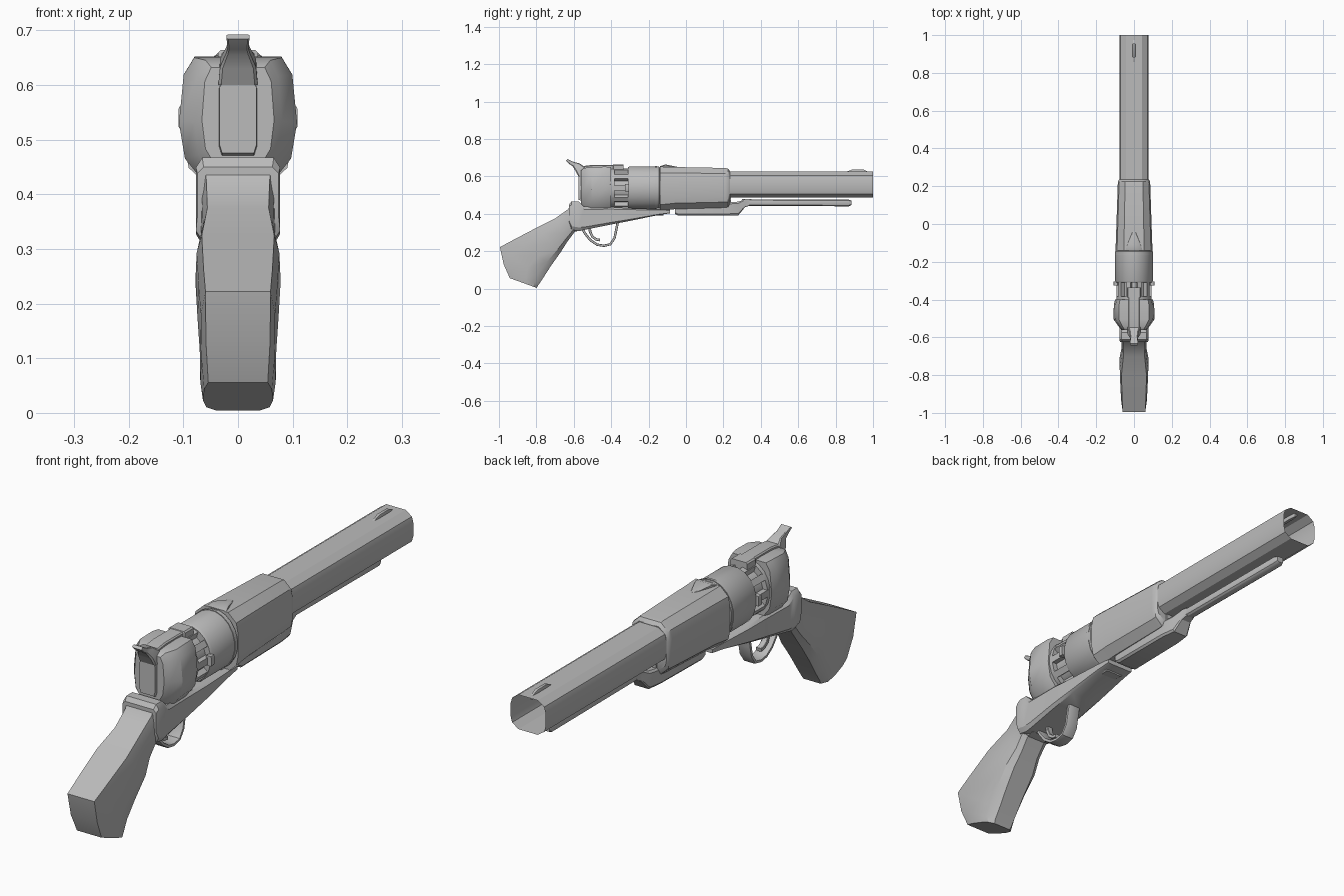
import bpy, bmesh, math
from mathutils import Vector

if "Cube" in bpy.data.objects:
    bpy.data.objects.remove(bpy.data.objects["Cube"], do_unlink=True)

steel = bpy.data.materials.new("plain_grey")
steel.use_nodes = True
GREY = (0.5, 0.5, 0.5, 1)
steel.diffuse_color = GREY
steel.node_tree.nodes["Principled BSDF"].inputs["Base Color"].default_value = GREY

# Half cross-sections: (fraction of half width, fraction from low to high edge)
OCT = [(.55, 0), (.92, .14), (1, .3), (1, .7), (.92, .86), (.55, 1)]
SHIELD = [(.6, 0), (.9, .18), (1, .47), (.92, .86), (.74, 1)]
GRIP = [(.6, 0), (.9, .12), (1, .35), (.97, .75), (.85, 1)]
BOX = [(.85, 0), (1, .12), (1, .88), (.85, 1)]
ROUND = [(math.sin(math.pi * (i + .5) / 10), .5 - .5 * math.cos(math.pi * (i + .5) / 10))
         for i in range(10)]


def finish(name, bm, angle=32):
    bmesh.ops.recalc_face_normals(bm, faces=bm.faces)
    mesh = bpy.data.meshes.new(name)
    bm.to_mesh(mesh)
    bm.free()
    mesh.materials.append(steel)
    ob = bpy.data.objects.new(name, mesh)
    bpy.context.collection.objects.link(ob)
    bpy.ops.object.select_all(action='DESELECT')
    ob.select_set(True)
    bpy.context.view_layer.objects.active = ob
    bpy.ops.object.shade_smooth_by_angle(angle=math.radians(angle))
    return ob


def loft(name, shape, sections, open_end=False):
    """Skin sections given as (low (y, z), high (y, z), half width)."""
    bm = bmesh.new()
    rings = []
    full = shape + [(-u, v) for u, v in reversed(shape)]
    for low, high, hw in sections:
        lo, hi = Vector(low), Vector(high)
        ring = []
        for u, v in full:
            p = lo.lerp(hi, v)
            ring.append(bm.verts.new((u * hw, p.x, p.y)))
        rings.append(ring)
    n = len(full)
    for a, b in zip(rings, rings[1:]):
        for i in range(n):
            j = (i + 1) % n
            bm.faces.new((a[i], a[j], b[j], b[i]))
    bm.faces.new(rings[0])
    if not open_end:
        bm.faces.new(rings[-1])
    return finish(name, bm)


def along(name, shape, rows, **kw):
    """Loft along y from rows of (y, bottom, top, half width)."""
    return loft(name, shape, [((y, lo), (y, hi), hw) for y, lo, hi, hw in rows], **kw)


def band(name, path, thick, hw):
    """Flat strip bent along a path in the side plane."""
    pts = [Vector(p) for p in path]
    rows = []
    for i, p in enumerate(pts):
        t = (pts[min(i + 1, len(pts) - 1)] - pts[max(i - 1, 0)]).normalized()
        side = Vector((-t.y, t.x)) * thick / 2
        rows.append((p - side, p + side, hw))
    return loft(name, BOX, rows)


# Barrel with open muzzle, and its front sight
along("barrel", OCT, [(.18, .487, .625, .077), (1, .487, .625, .077)], open_end=True)
along("front_sight", BOX, [(.85, .61, .622, .004), (.89, .61, .637, .007),
                           (.95, .61, .637, .007), (.98, .61, .622, .004)])

# Barrel housing with a small rear crest
along("barrel_housing", OCT, [(-.14, .415, .652, .098), (-.06, .425, .65, .095),
                              (.21, .433, .645, .086), (.225, .436, .642, .085),
                              (.235, .455, .628, .079)])
along("rear_crest", BOX, [(-.14, .63, .654, .045), (-.11, .63, .664, .035),
                          (-.04, .63, .65, .008)])

# Loading lever under the barrel
along("lever_lug", BOX, [(-.06, .4, .45, .045), (-.04, .39, .46, .048),
                         (.22, .392, .46, .045), (.28, .392, .465, .036),
                         (.315, .435, .478, .024), (.34, .443, .478, .02)])
along("lever_rod", OCT, [(.3, .443, .478, .02), (.87, .44, .476, .02),
                         (.885, .447, .47, .015)])
along("lever_hanger", BOX, [(.2, .44, .49, .04), (.24, .44, .49, .035)])

# Cylinder: solid front, narrow core with dividers, rear ring
along("cylinder_body", ROUND, [(-.31, .427, .65, .096), (-.3, .422, .655, .101),
                               (-.145, .422, .655, .101), (-.138, .43, .647, .095)])
along("cylinder_band", ROUND, [(-.165, .419, .658, .103), (-.155, .419, .658, .103)])
along("cylinder_core", ROUND, [(-.41, .455, .62, .074), (-.28, .455, .62, .074)])
along("cylinder_rear_ring", ROUND, [(-.405, .43, .647, .094), (-.383, .43, .647, .094)])
for k in range(10):
    bm = bmesh.new()
    bmesh.ops.create_cube(bm, size=1)
    a = math.tau * k / 10
    for v in bm.verts:
        r, t = .082 + v.co.x * .022, v.co.z * .024
        v.co = (r * math.cos(a) - t * math.sin(a), -.35 + v.co.y * .09,
                .538 + 1.14 * (r * math.sin(a) + t * math.cos(a)))
    finish("cylinder_divider_%d" % (k + 1), bm)
for side, label in ((1, "left"), (-1, "right")):
    nub = along("cylinder_nub_" + label, BOX, [(-.325, .52, .56, .012), (-.305, .52, .56, .012)])
    nub.location.x = side * .097

# Recoil shield and top strap
along("recoil_shield", SHIELD, [(-.562, .45, .632, .066), (-.545, .435, .645, .08),
                                (-.505, .425, .65, .108), (-.43, .425, .652, .107),
                                (-.4, .43, .65, .1)])
along("top_strap", BOX, [(-.55, .62, .655, .03), (-.5, .62, .662, .03),
                         (-.39, .62, .662, .03), (-.388, .62, .664, .037),
                         (-.335, .62, .664, .037)])

# Hammer and the slab it pivots in
loft("hammer", BOX, [((-.575, .6), (-.53, .6), .036), ((-.592, .63), (-.54, .65), .033),
                     ((-.607, .655), (-.57, .67), .022), ((-.622, .665), (-.6, .677), .019),
                     ((-.642, .684), (-.632, .692), .021)])
along("hammer_slab", BOX, [(-.575, .475, .61, .034), (-.53, .46, .61, .036)])

# Lower frame running under the cylinder
along("lower_frame", BOX, [(-.625, .35, .45, .074), (-.612, .315, .467, .077),
                           (-.575, .308, .467, .077), (-.545, .314, .438, .075),
                           (-.4, .343, .436, .074), (-.3, .362, .43, .07),
                           (-.15, .393, .425, .062), (-.085, .403, .42, .058)])
along("frame_catch", BOX, [(-.16, .392, .43, .04), (-.12, .392, .43, .04)])

# Grip
loft("grip", GRIP, [((-.56, .31), (-.615, .455), .072), ((-.594, .305), (-.63, .425), .068),
                    ((-.635, .25), (-.7, .375), .066), ((-.67, .195), (-.8, .325), .078),
                    ((-.72, .125), (-.92, .262), .074), ((-.765, .055), (-.995, .222), .07),
                    ((-.79, .018), (-.975, .13), .069), ((-.798, .004), (-.942, .056), .064)])

# Trigger guard and trigger
band("trigger_guard", [(-.56, .33), (-.54, .295), (-.51, .258), (-.475, .235), (-.44, .229),
                       (-.405, .237), (-.382, .27), (-.374, .31), (-.365, .355)], .013, .026)
band("trigger", [(-.515, .335), (-.513, .305), (-.5, .277), (-.48, .263), (-.46, .26)],
     .014, .012)
